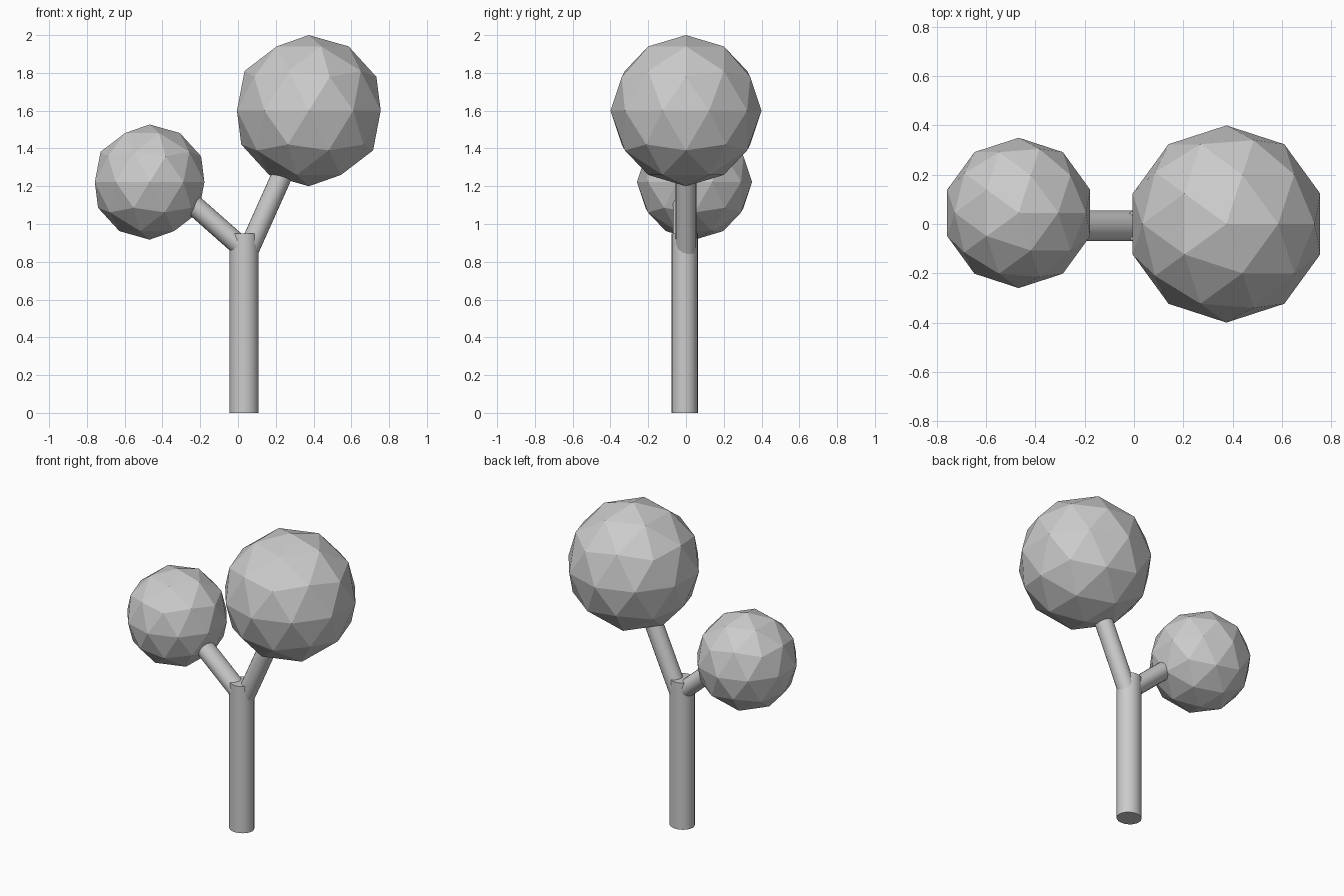
import bpy, math
from mathutils import Vector

if "Cube" in bpy.data.objects:
    bpy.data.objects.remove(bpy.data.objects["Cube"])


def limb(name, start, end, rx, ry):
    """Round smooth limb between two points; ry is the radius along world y."""
    a, b = Vector(start), Vector(end)
    d = b - a
    bpy.ops.mesh.primitive_cylinder_add(vertices=20, radius=1, depth=1, location=(a + b) / 2)
    ob = bpy.context.object
    ob.name = name
    ob.scale = (rx, ry, d.length)
    ob.rotation_euler = (0, math.atan2(d.x, d.z), 0)  # limbs lean in the xz plane
    bpy.ops.object.transform_apply(location=False, rotation=True, scale=True)
    bpy.ops.object.shade_smooth_by_angle(angle=math.radians(40))
    return ob


def foliage(name, centre, radius):
    """Faceted leaf ball."""
    bpy.ops.mesh.primitive_ico_sphere_add(subdivisions=2, radius=radius, location=centre)
    bpy.context.object.name = name


# Trunk and two branches
limb("trunk", (0.032, -0.007, 0), (0.032, -0.007, 0.95), 0.076, 0.070)
limb("right_branch", (0.05, 0, 0.85), (0.275, 0, 1.352), 0.055, 0.055)
limb("left_branch", (0.015, -0.008, 0.88), (-0.27, -0.008, 1.132), 0.054, 0.062)

# Leaf balls
foliage("large_foliage", (0.375, 0, 1.6), 0.4)
foliage("small_foliage", (-0.468, 0.045, 1.222), 0.305)
